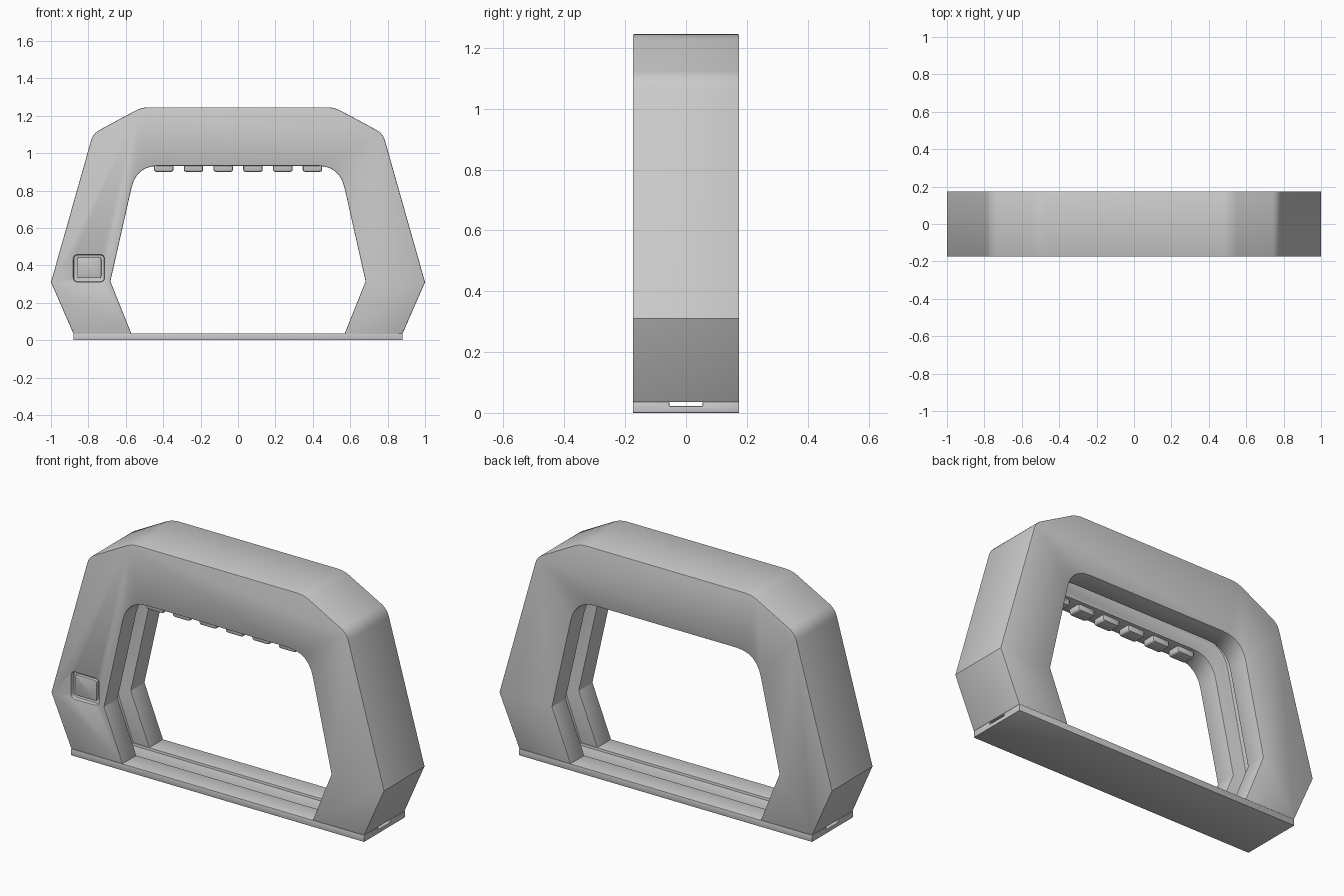
import bpy, bmesh
from math import radians
from mathutils import Vector

if "Cube" in bpy.data.objects:
    bpy.data.objects.remove(bpy.data.objects["Cube"])


def rounded(points, segs=6):
    """Points are (x, z, cut length); corners with a cut become smooth curves."""
    out, n = [], len(points)
    for i, (x, z, cut) in enumerate(points):
        p = Vector((x, z))
        if cut == 0:
            out.append(p)
            continue
        a, b = Vector(points[i - 1][:2]), Vector(points[(i + 1) % n][:2])
        s, e = p + (a - p).normalized() * cut, p + (b - p).normalized() * cut
        for k in range(segs + 1):
            t = k / segs
            out.append(s * (1 - t) ** 2 + p * 2 * t * (1 - t) + e * t * t)
    return out


def mirrored(half):
    """Complete a left half profile (bottom to top) with its right half."""
    return half + [(-x, z, c) for x, z, c in reversed(half)]


def prism(name, pts, lo, hi, axis='Y'):
    bm = bmesh.new()
    place = (lambda p, d: (p[0], d, p[1])) if axis == 'Y' else (lambda p, d: (d, p[0], p[1]))
    a = [bm.verts.new(place(p, lo)) for p in pts]
    b = [bm.verts.new(place(p, hi)) for p in pts]
    n = len(pts)
    bm.faces.new(a)
    bm.faces.new(b[::-1])
    for i in range(n):
        bm.faces.new((a[i], b[i], b[(i + 1) % n], a[(i + 1) % n]))
    bmesh.ops.recalc_face_normals(bm, faces=bm.faces)
    me = bpy.data.meshes.new(name)
    bm.to_mesh(me)
    bm.free()
    ob = bpy.data.objects.new(name, me)
    bpy.context.collection.objects.link(ob)
    return ob


def rounded_plate(name, cx, cz, w, h, lo, hi, r):
    pts = [(cx + sx * w / 2, cz + sz * h / 2, r)
           for sx, sz in ((-1, -1), (1, -1), (1, 1), (-1, 1))]
    return prism(name, rounded(pts, 4), lo, hi)


def finish(ob, cutters=(), bevel=0.0, segs=2):
    for c in cutters:
        m = ob.modifiers.new("cut", 'BOOLEAN')
        m.operation, m.object, m.solver = 'DIFFERENCE', c, 'EXACT'
    if bevel:
        m = ob.modifiers.new("bevel", 'BEVEL')
        m.width, m.segments = bevel, segs
        m.limit_method, m.angle_limit = 'ANGLE', radians(50)
    bpy.ops.object.select_all(action='DESELECT')
    bpy.context.view_layer.objects.active = ob
    ob.select_set(True)
    for m in list(ob.modifiers):
        bpy.ops.object.modifier_apply(modifier=m.name)
    bpy.ops.object.shade_smooth_by_angle(angle=radians(30))
    for c in cutters:
        bpy.data.objects.remove(c)


D = 0.175    # half depth of the frame
G = 0.055    # half width of the inner channel

# Arched frame: outer outline joined to the inner opening
outer = mirrored([(-0.88, 0.035, 0), (-1.0, 0.31, 0), (-0.775, 1.105, 0.04), (-0.515, 1.245, 0.04)])
opening = mirrored([(-0.57, 0.035, 0), (-0.682, 0.315, 0), (-0.543, 0.932, 0.12)])
frame = prism("arched_frame", rounded(outer) + rounded(opening)[::-1], -D, D)

# Channel running around the inside of the opening, and the label recess
channel = prism("channel_cutter", rounded(mirrored(
    [(-0.645, -0.02, 0), (-0.772, 0.315, 0), (-0.62, 1.025, 0.13)])), -G, G)
recess = rounded_plate("recess_cutter", -0.797, 0.384, 0.165, 0.145, -D - 0.05, -D + 0.022, 0.025)
for c in (channel, recess):
    c.hide_render = True
finish(frame, (channel, recess), 0.005)

# Square plate sitting inside the recess
plate = rounded_plate("recess_plate", -0.795, 0.387, 0.128, 0.112, -D + 0.004, -D + 0.03, 0.012)
finish(plate, bevel=0.004)

# Base plate with a shallow groove along its top
base_section = [(-D, 0), (D, 0), (D, 0.036), (G, 0.036), (G, 0.022),
                (-G, 0.022), (-G, 0.036), (-D, 0.036)]
base = prism("base_plate", base_section, -0.88, 0.88, 'X')
finish(base, bevel=0.002)

# Grip pads under the front lip of the top bar
for i in range(6):
    pad = rounded_plate(f"grip_pad_{i + 1}", -0.397 + i * 0.159, 0.923, 0.104, 0.046,
                        -0.15, -0.075, 0.014)
    finish(pad, bevel=0.01)
